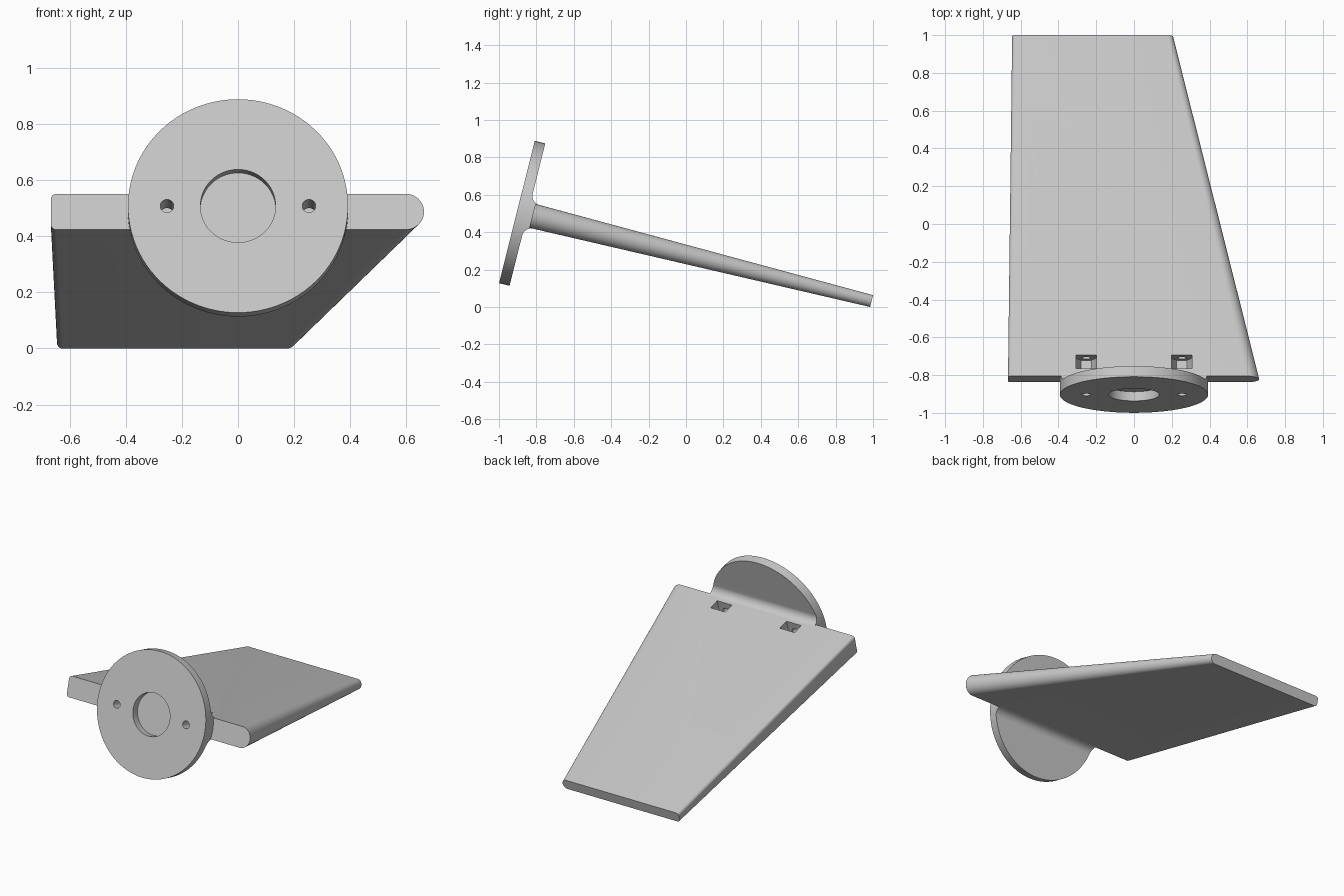
import bpy, bmesh
from math import sin, cos, pi, radians
from mathutils import Matrix

cube = bpy.data.objects.get("Cube")
if cube:
    bpy.data.objects.remove(cube, do_unlink=True)

# One light grey plastic
grey = bpy.data.materials.new("light_grey")
grey.use_nodes = True
colour = (0.58, 0.58, 0.58, 1)
grey.diffuse_color = colour
grey.node_tree.nodes["Principled BSDF"].inputs["Base Color"].default_value = colour


def loft(name, rings):
    """Closed solid through two or more rings of equal point count."""
    bm = bmesh.new()
    loops = [[bm.verts.new(p) for p in ring] for ring in rings]
    n = len(loops[0])
    for a, b in zip(loops, loops[1:]):
        for i in range(n):
            j = (i + 1) % n
            bm.faces.new((a[i], a[j], b[j], b[i]))
    bm.faces.new(loops[0][::-1])
    bm.faces.new(loops[-1])
    bmesh.ops.recalc_face_normals(bm, faces=bm.faces)
    mesh = bpy.data.meshes.new(name)
    bm.to_mesh(mesh)
    bm.free()
    mesh.materials.append(grey)
    obj = bpy.data.objects.new(name, mesh)
    bpy.context.collection.objects.link(obj)
    return obj


def arc(cx, cy, r, start, end, steps):
    angles = [radians(start + (end - start) * i / steps) for i in range(steps + 1)]
    return [(cx + r * cos(a), cy + r * sin(a)) for a in angles]


def cylinder(name, x, radius, y0, y1, steps=96):
    circle = arc(x, 0, radius, 0, 360, steps)[:-1]
    return loft(name, [[(px, y, pz) for px, pz in circle] for y in (y0, y1)])


def combine(target, tool, operation):
    """Apply a boolean and discard its helper."""
    tool.hide_render = True
    mod = target.modifiers.new(operation.lower(), 'BOOLEAN')
    mod.operation = operation
    mod.solver = 'EXACT'
    mod.object = tool
    bpy.context.view_layer.objects.active = target
    bpy.ops.object.modifier_apply(modifier=mod.name)
    bpy.data.objects.remove(tool, do_unlink=True)


# Tapered blade: full round on one edge, small rounded corners on the other
def blade_section(left, right, half, y, corner=0.02):
    outline = (arc(right - half, 0, half, -90, 90, 24)
               + arc(left + corner, half - corner, corner, 90, 180, 6)
               + arc(left + corner, corner - half, corner, 180, 270, 6))
    return [(x, y, z) for x, z in outline]


DISC_R, DISC_T = 0.392, 0.058
body = loft("finned_mount", [blade_section(-0.667, 0.663, 0.066, 0.085),
                             blade_section(-0.645, 0.207, 0.0325, 1.955)])

# Neck with concave fillets, trimmed to the disc outline
FILLET, HALF = 0.05, 0.0654
upper = arc(DISC_T + FILLET, HALF + FILLET, FILLET, 180, 270, 12)
profile = [(0.03, HALF + FILLET)] + upper
profile += [(y, -z) for y, z in reversed(profile)]
neck = loft("neck", [[(x, y, z) for y, z in profile] for x in (-0.5, 0.5)])
combine(neck, cylinder("neck_trim", 0, DISC_R, -0.1, 0.3), 'INTERSECT')
combine(body, neck, 'UNION')

# Round mounting disc with a blind centre recess
combine(body, cylinder("mounting_disc", 0, DISC_R, 0, DISC_T), 'UNION')
combine(body, cylinder("centre_recess", 0, 0.134, -0.1, 0.05), 'DIFFERENCE')

# Screw holes and the nut pockets that open on the upper face
for side in (-1, 1):
    x = side * 0.253
    nut = arc(x, 0, 0.054, 180, 360, 3)
    nut = [(nut[0][0], 0.15)] + nut + [(nut[-1][0], 0.15)]
    pocket = loft("nut_pocket", [[(px, y, pz) for px, pz in nut] for y in (0.127, 0.2)])
    combine(body, pocket, 'DIFFERENCE')
    combine(body, cylinder("screw_hole", x, 0.024, -0.1, 0.28, 32), 'DIFFERENCE')

# Tilt the whole piece so the blade tip rests on the ground
body.data.transform(Matrix.Translation((0, -0.904, 0.509))
                    @ Matrix.Rotation(radians(-14.1), 4, 'X'))
lowest = min(v.co.z for v in body.data.vertices)
body.data.transform(Matrix.Translation((0, 0, -lowest)))

bpy.ops.object.select_all(action='DESELECT')
body.select_set(True)
bpy.context.view_layer.objects.active = body
bpy.ops.object.shade_smooth_by_angle(angle=radians(30))
